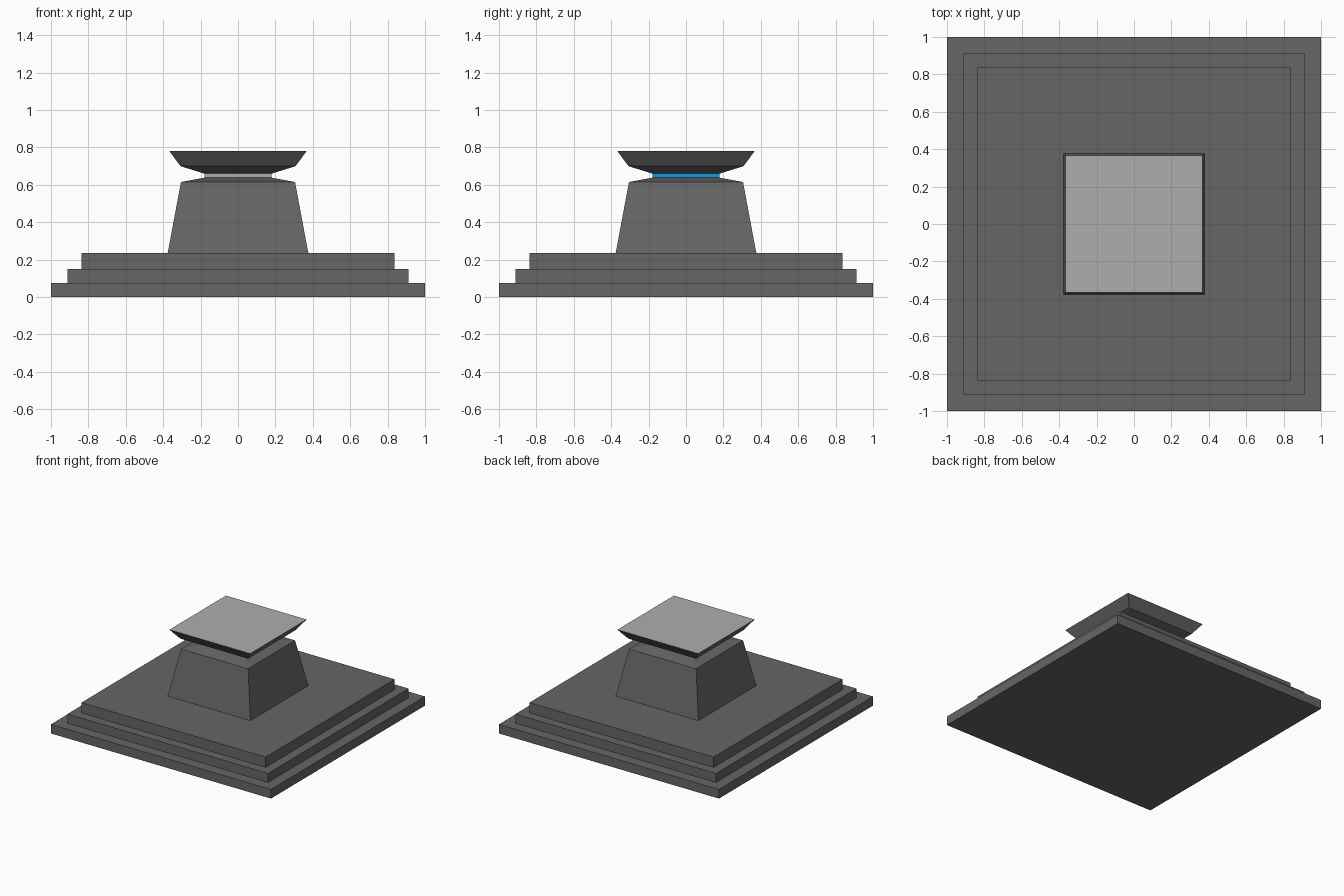
import bpy, bmesh

if "Cube" in bpy.data.objects:
    bpy.data.objects.remove(bpy.data.objects["Cube"])


def material(name, rgb):
    m = bpy.data.materials.new(name)
    m.diffuse_color = (*rgb, 1)
    m.use_nodes = True
    m.node_tree.nodes["Principled BSDF"].inputs["Base Color"].default_value = m.diffuse_color
    return m


dark = material("dark_grey", (0.133, 0.133, 0.133))
light = material("light_grey", (0.42, 0.42, 0.42))
blue = material("bright_blue", (0.008, 0.31, 0.73))


def square_stack(name, rings, mats, rule=None):
    """Loft square rings given as (half width, height) and cap both ends."""
    bm = bmesh.new()
    loops = [[bm.verts.new((sx * h, sy * h, z))
              for sx, sy in ((-1, -1), (1, -1), (1, 1), (-1, 1))] for h, z in rings]
    bm.faces.new(loops[0][::-1])
    bm.faces.new(loops[-1])
    for a, b in zip(loops, loops[1:]):
        for i in range(4):
            j = (i + 1) % 4
            bm.faces.new((a[i], a[j], b[j], b[i]))
    bm.normal_update()
    if rule:
        for f in bm.faces:
            f.material_index = rule(f.normal)
    me = bpy.data.meshes.new(name)
    bm.to_mesh(me)
    bm.free()
    for m in mats:
        me.materials.append(m)
    ob = bpy.data.objects.new(name, me)
    bpy.context.collection.objects.link(ob)


# Stepped base
for name, h, z0, z1 in (("lower_step", 1.0, 0, 0.075),
                        ("middle_step", 0.912, 0.075, 0.15),
                        ("upper_step", 0.837, 0.15, 0.235)):
    square_stack(name, [(h, z0), (h, z1)], [dark])

# Tapered pedestal with sloped shoulder
square_stack("pedestal", [(0.376, 0.235), (0.305, 0.615), (0.18, 0.638)], [dark])

# Neck band: blue on the sides, light grey on front and back
square_stack("neck_band", [(0.18, 0.638), (0.18, 0.66)], [light, blue],
             lambda n: 1 if abs(n.x) > 0.5 else 0)

# Flared cap with light top plate
square_stack("cap", [(0.18, 0.66), (0.308, 0.70), (0.367, 0.78)], [dark, light],
             lambda n: 1 if n.z > 0.9 else 0)
